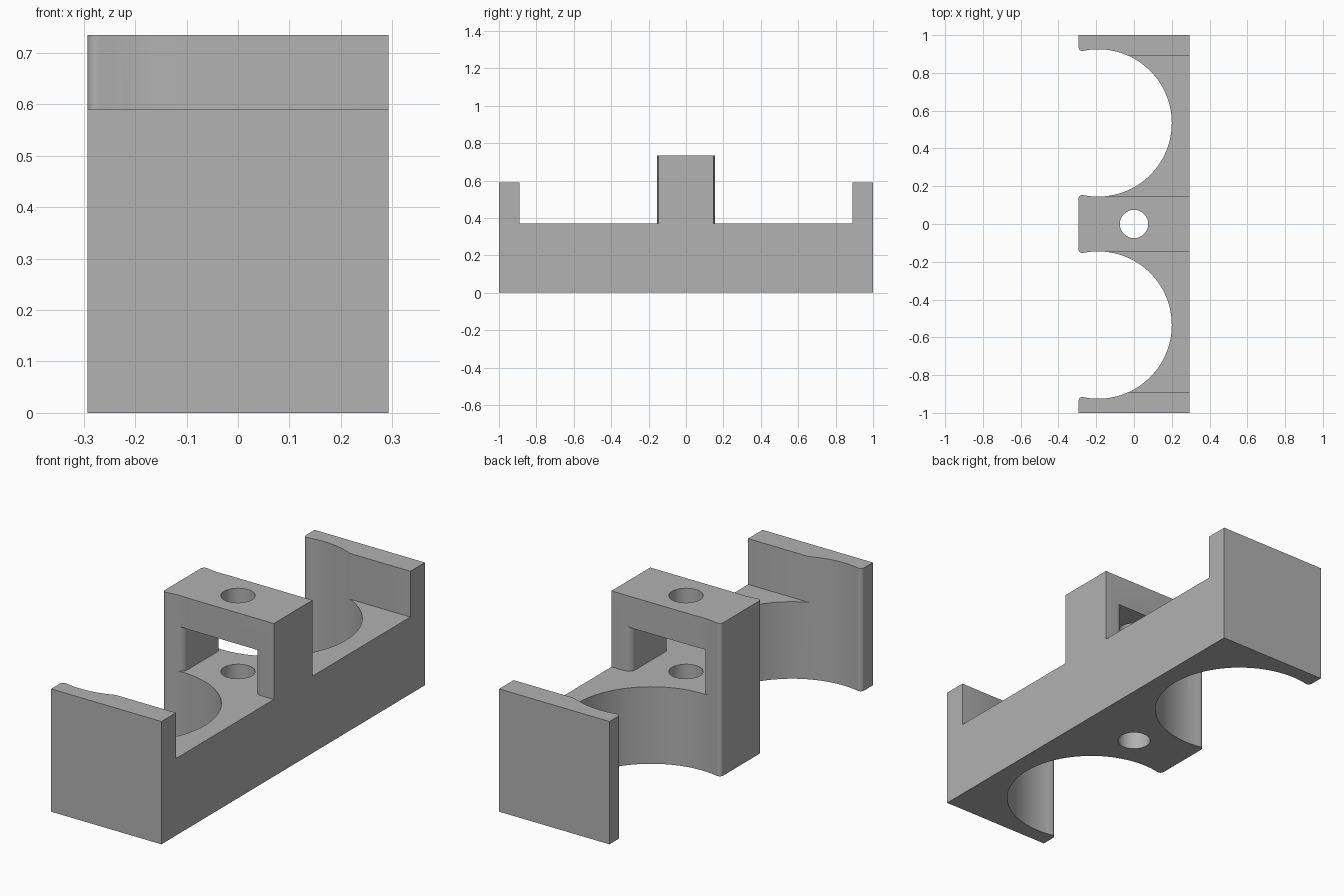
import bpy
import bmesh
from math import sin, cos, pi, sqrt, atan2

# Overall sizes
HALF_X, HALF_Y = 0.293, 1.0
FLOOR_Z, WALL_Z, BLOCK_Z = 0.37, 0.59, 0.735
BORE_X, BORE_Y, BORE_R = -0.19, 0.535, 0.39
TIP_R = 0.018
BLOCK_Y, WALL_Y = 0.147, 0.89
WINDOW_X, WINDOW_TOP, POST_R = 0.19, 0.585, 0.035
HOLE_R = 0.075

old = bpy.data.objects.get("Cube")
if old:
    bpy.data.objects.remove(old, do_unlink=True)

grey = bpy.data.materials.new("plain grey")
grey.use_nodes = True
colour = (0.445, 0.445, 0.445, 1)
grey.diffuse_color = colour
grey.node_tree.nodes["Principled BSDF"].inputs["Base Color"].default_value = colour


def arc(cx, cy, r, start, end, steps):
    angles = [start + (end - start) * i / steps for i in range(steps + 1)]
    return [(cx + r * cos(a), cy + r * sin(a)) for a in angles]


def prism(name, outline, z0, z1):
    """Extrude a closed xy outline between two heights."""
    bm = bmesh.new()
    face = bm.faces.new([bm.verts.new((x, y, z0)) for x, y in outline])
    top = bmesh.ops.extrude_face_region(bm, geom=[face])["geom"]
    verts = [v for v in top if isinstance(v, bmesh.types.BMVert)]
    bmesh.ops.translate(bm, verts=verts, vec=(0, 0, z1 - z0))
    bmesh.ops.recalc_face_normals(bm, faces=bm.faces)
    mesh = bpy.data.meshes.new(name)
    bm.to_mesh(mesh)
    bm.free()
    mesh.materials.append(grey)
    obj = bpy.data.objects.new(name, mesh)
    bpy.context.collection.objects.link(obj)
    return obj


def rect(x0, x1, y0, y1):
    return [(x0, y0), (x1, y0), (x1, y1), (x0, y1)]


def scallop(cy):
    """Open round bite with rounded tips, listed from +y to -y."""
    fx = -HALF_X + TIP_R
    d = sqrt((BORE_R + TIP_R) ** 2 - (BORE_X - fx) ** 2)
    half = arc(fx, d, TIP_R, -pi, atan2(-d, BORE_X - fx), 6)
    half += arc(BORE_X, 0, BORE_R, atan2(d, fx - BORE_X), 0, 32)[1:]
    full = half + [(x, -y) for x, y in reversed(half[:-1])]
    return [(x, y + cy) for x, y in full]


def cut(target, cutter):
    cutter.hide_render = True
    mod = target.modifiers.new("cut", "BOOLEAN")
    mod.operation = "DIFFERENCE"
    mod.solver = "EXACT"
    mod.object = cutter
    bpy.context.view_layer.objects.active = target
    bpy.ops.object.modifier_apply(modifier=mod.name)
    bpy.data.objects.remove(cutter, do_unlink=True)


# Body with two round bites on its open side
outline = [(HALF_X, -HALF_Y), (HALF_X, HALF_Y), (-HALF_X, HALF_Y)]
outline += scallop(BORE_Y) + scallop(-BORE_Y) + [(-HALF_X, -HALF_Y)]
body = prism("bracket_body", outline, 0, BLOCK_Z)

# Lower the end walls, then sink the floor beside the centre block
for s in (1, -1):
    lo, hi = sorted((s * BORE_Y, s * 1.2))
    cut(body, prism("wall_cutter", rect(-0.5, 0.5, lo, hi), WALL_Z, 1))
    lo, hi = sorted((s * BLOCK_Y, s * WALL_Y))
    cut(body, prism("floor_cutter", rect(BORE_X, 0.5, lo, hi), FLOOR_Z, 1.1))

# Window through the centre block, leaving posts with rounded edges
corner = arc(WINDOW_X + POST_R, BLOCK_Y - POST_R, POST_R, pi, pi / 2, 8)
corner.append((WINDOW_X + POST_R, 0.2))
right = [(x, -y) for x, y in reversed(corner)] + corner
left = [(-x, y) for x, y in reversed(right)]
cut(body, prism("window_cutter", right + left, FLOOR_Z, WINDOW_TOP))

# Screw hole straight down through the block
cut(body, prism("hole_cutter", arc(0, 0, HOLE_R, 0, 2 * pi, 48)[:-1], -0.1, 1))

# Smooth curved faces, keep edges sharp
bpy.ops.object.select_all(action="DESELECT")
body.select_set(True)
bpy.context.view_layer.objects.active = body
bpy.ops.object.shade_smooth_by_angle(angle=pi / 6)
